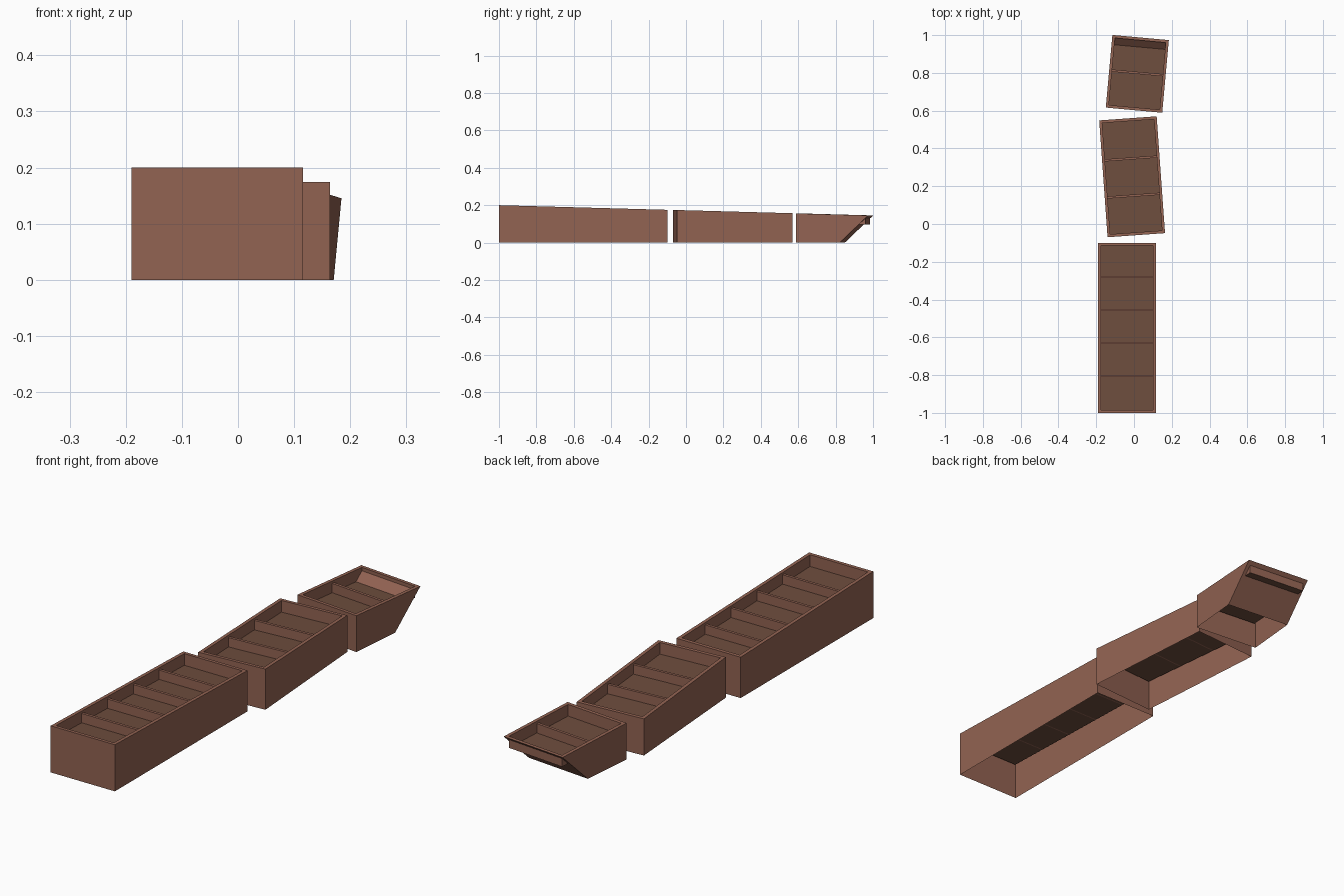
import bpy
import bmesh
import math
from mathutils import Matrix, Vector

cube = bpy.data.objects.get("Cube")
if cube:
    bpy.data.objects.remove(cube, do_unlink=True)

RIM = 0.015     # width of the top rim
DEPTH = 0.05    # depth of the planting tray below the rim


def material(name, colour):
    mat = bpy.data.materials.new(name)
    mat.use_nodes = True
    mat.diffuse_color = colour
    mat.node_tree.nodes["Principled BSDF"].inputs["Base Color"].default_value = colour
    return mat


casing = material("reddish brown", (0.29, 0.125, 0.085, 1))
soil = material("dark brown", (0.155, 0.075, 0.047, 1))


def top_height(y):
    """Rims of all the boxes lie on one gently falling plane."""
    return 0.2 - 0.0275 * (y + 1)


def add_object(name, bm, mats, centre, yaw):
    mesh = bpy.data.meshes.new(name)
    bm.to_mesh(mesh)
    bm.free()
    for mat in mats:
        mesh.materials.append(mat)
    obj = bpy.data.objects.new(name, mesh)
    obj.location = (*centre, 0)
    obj.rotation_euler.z = yaw
    bpy.context.collection.objects.link(obj)


def make_box(name, centre, width, length, yaw_degrees, dividers, undercut=0):
    yaw = math.radians(yaw_degrees)
    half_w, half_l = width / 2, length / 2

    def rim_z(y):
        return top_height(centre[1] + y)

    # Open-bottomed shell, rim and sunken tray, lofted through four rings
    bm = bmesh.new()

    def ring(inset, height, cut=0):
        x, front, back = half_w - inset, inset - half_l, half_l - inset - cut
        corners = ((-x, front), (x, front), (x, back), (-x, back))
        return [bm.verts.new((px, py, height(py))) for px, py in corners]

    rings = [
        ring(0, lambda y: 0, undercut),
        ring(0, rim_z),
        ring(RIM, rim_z),
        ring(RIM, lambda y: rim_z(y) - DEPTH),
    ]
    for low, high in zip(rings, rings[1:]):
        for i in range(4):
            j = (i + 1) % 4
            bm.faces.new((low[i], low[j], high[j], high[i]))
    bm.faces.new(rings[-1]).material_index = 1
    add_object(name, bm, (casing, soil), centre, yaw)

    # Thin cross dividers, slightly lower than the rim
    bm = bmesh.new()
    for y in dividers:
        top = rim_z(y) - 0.01
        height = DEPTH - 0.01
        place = Matrix.Translation(Vector((0, y, top - height / 2)))
        size = Matrix.Diagonal((width - 2 * RIM, 0.012, height, 1))
        bmesh.ops.create_cube(bm, size=1, matrix=place @ size)
    add_object(name + "_dividers", bm, (casing,), centre, yaw)


make_box("front_box", (-0.037, -0.55), 0.305, 0.9, 0,
         [-0.255 + 0.175 * i for i in range(4)][::-1] + [])
make_box("middle_box", (-0.01, 0.25), 0.305, 0.62, 4.1, [-0.1, 0.097])
make_box("back_box", (0.0175, 0.795), 0.3, 0.386, -5.2, [0.005], undercut=0.152)
